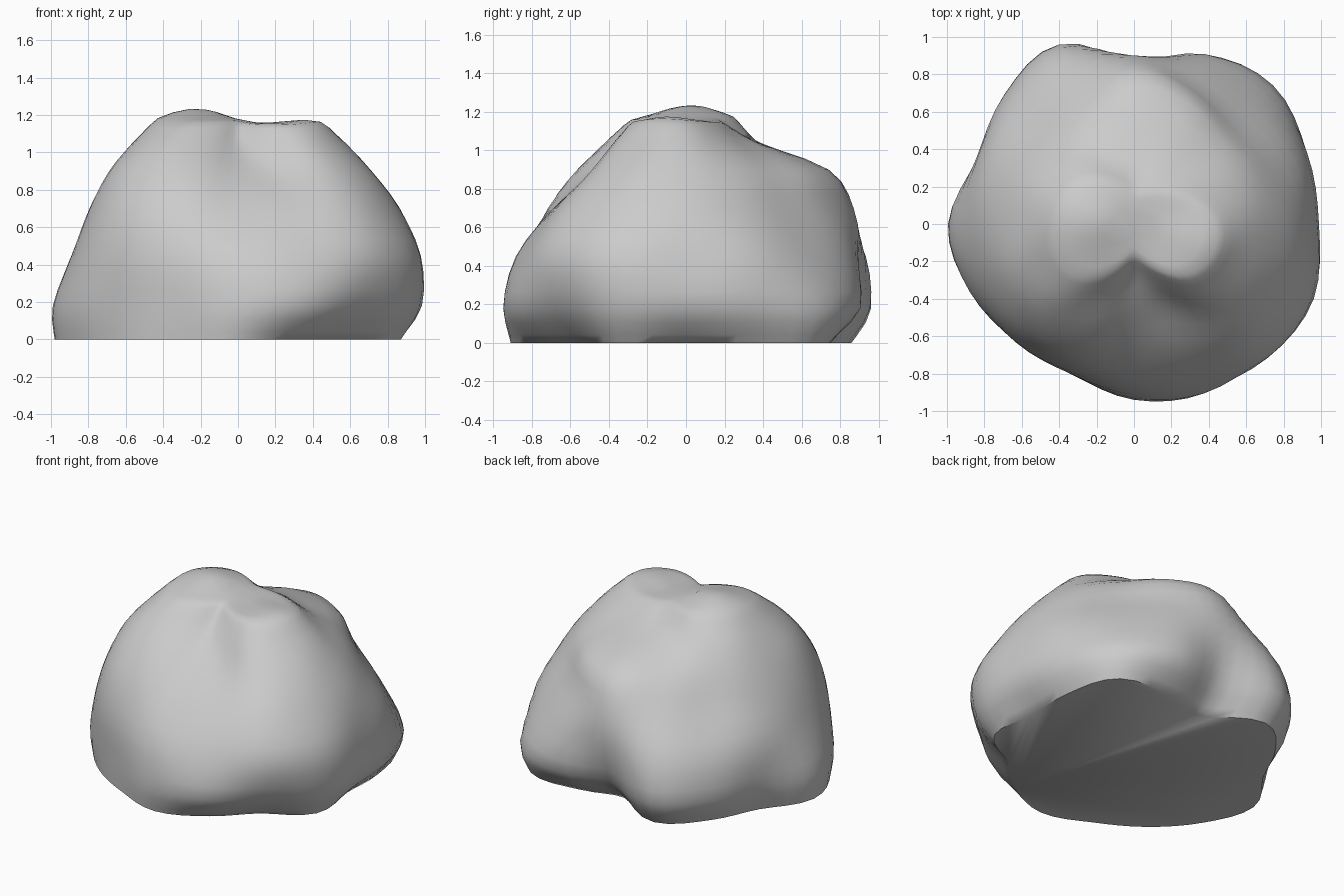
import bpy, bmesh, math
from mathutils import Vector

cube = bpy.data.objects.get("Cube")
if cube:
    bpy.data.objects.remove(cube)

# Outline radii in percent, one row per height, in even turns from +x
HEIGHTS = [0, 18, 45, 70, 90, 105, 115]
RINGS = [
    [83, 90, 99, 79, 67, 93, 89, 85, 98, 93, 88, 86, 91, 84, 79, 92],
    [98, 100, 105, 98, 83, 104, 98, 91, 99, 95, 89, 87, 94, 98, 96, 102],
    [96, 96, 93, 93, 90, 99, 93, 89, 89, 90, 89, 86, 88, 92, 101, 103],
    [86, 81, 77, 81, 87, 82, 74, 76, 79, 82, 83, 77, 69, 74, 87, 89],
    [71, 67, 65, 71, 74, 64, 61, 65, 68, 72, 71, 61, 48, 49, 67, 73],
    [57, 48, 40, 37, 35, 39, 48, 54, 56, 58, 56, 41, 28, 35, 51, 57],
    [45, 34, 25, 19, 17, 24, 35, 41, 44, 45, 41, 27, 17, 25, 40, 46],
]
ANGLE_STEPS, HEIGHT_STEPS = 4, 3
CROWN_CENTRE = Vector((0, 0.02, 1.15))


def spline(a, b, c, d, t):
    """Smooth curve from b to c, guided by a and d."""
    return b + 0.5 * t * (c - a + t * (2*a - 5*b + 4*c - d + t * (3*(b - c) + d - a)))


def resample(values, steps, closed):
    """Insert smooth in-between values."""
    n = len(values)

    def pick(i):
        return values[i % n] if closed else values[max(0, min(n - 1, i))]

    out = []
    for i in range(n if closed else n - 1):
        for s in range(steps):
            out.append(spline(*(pick(i + k) for k in (-1, 0, 1, 2)), s / steps))
    if not closed:
        out.append(values[-1])
    return out


def lump(p, x, y, size, height):
    """Rounded rise on the crown."""
    return height * math.exp(-((p.x - x)**2 + (p.y - y)**2) / size**2)


# Smooth the outlines around the stone, then up its sides
around = [resample(ring, ANGLE_STEPS, True) for ring in RINGS]
columns = [resample(list(col), HEIGHT_STEPS, False) for col in zip(*around)]
levels = resample(HEIGHTS, HEIGHT_STEPS, False)
rings = []
for radii, z in zip(zip(*columns), levels):
    turn = math.tau / len(radii)
    rings.append([Vector((r * math.cos(i * turn), r * math.sin(i * turn), z)) / 100
                  for i, r in enumerate(radii)])

# Close the crown with shrinking rings
rim = rings[-1]
for shrink in (0.8, 0.6, 0.4, 0.2):
    rings.append([CROWN_CENTRE.lerp(p, shrink) for p in rim])

# Tall left summit and lower right summit
for ring in rings:
    for p in ring:
        if p.z > 1:
            fade = min(1, (p.z - 1) / 0.15)
            p.z += fade * (lump(p, -0.23, 0.02, 0.22, 0.09) + lump(p, 0.36, -0.1, 0.14, 0.03))

bm = bmesh.new()
loops = [[bm.verts.new(p) for p in ring] for ring in rings]
for low, high in zip(loops, loops[1:]):
    for i in range(len(low)):
        j = (i + 1) % len(low)
        bm.faces.new((low[i], low[j], high[j], high[i]))
bm.faces.new(loops[-1])
bm.faces.new(list(reversed(loops[0])))

# Soften the rim of the crown
crown = [v for v in bm.verts if v.co.z > 1.08]
for _ in range(3):
    bmesh.ops.smooth_vert(bm, verts=crown, factor=0.3, use_axis_x=True, use_axis_y=True,
                          use_axis_z=True)
bmesh.ops.recalc_face_normals(bm, faces=bm.faces)

mesh = bpy.data.meshes.new("boulder")
bm.to_mesh(mesh)
bm.free()
boulder = bpy.data.objects.new("boulder", mesh)
bpy.context.collection.objects.link(boulder)

# Pale grey stone
stone = bpy.data.materials.new("pale grey stone")
stone.use_nodes = True
grey = (0.6, 0.6, 0.6, 1)
stone.diffuse_color = grey
shader = next(n for n in stone.node_tree.nodes if n.type == "BSDF_PRINCIPLED")
shader.inputs["Base Color"].default_value = grey
mesh.materials.append(stone)

# Smooth sides with a crisp edge at the flat base
bpy.ops.object.select_all(action="DESELECT")
boulder.select_set(True)
bpy.context.view_layer.objects.active = boulder
bpy.ops.object.shade_smooth_by_angle(angle=math.radians(50))
